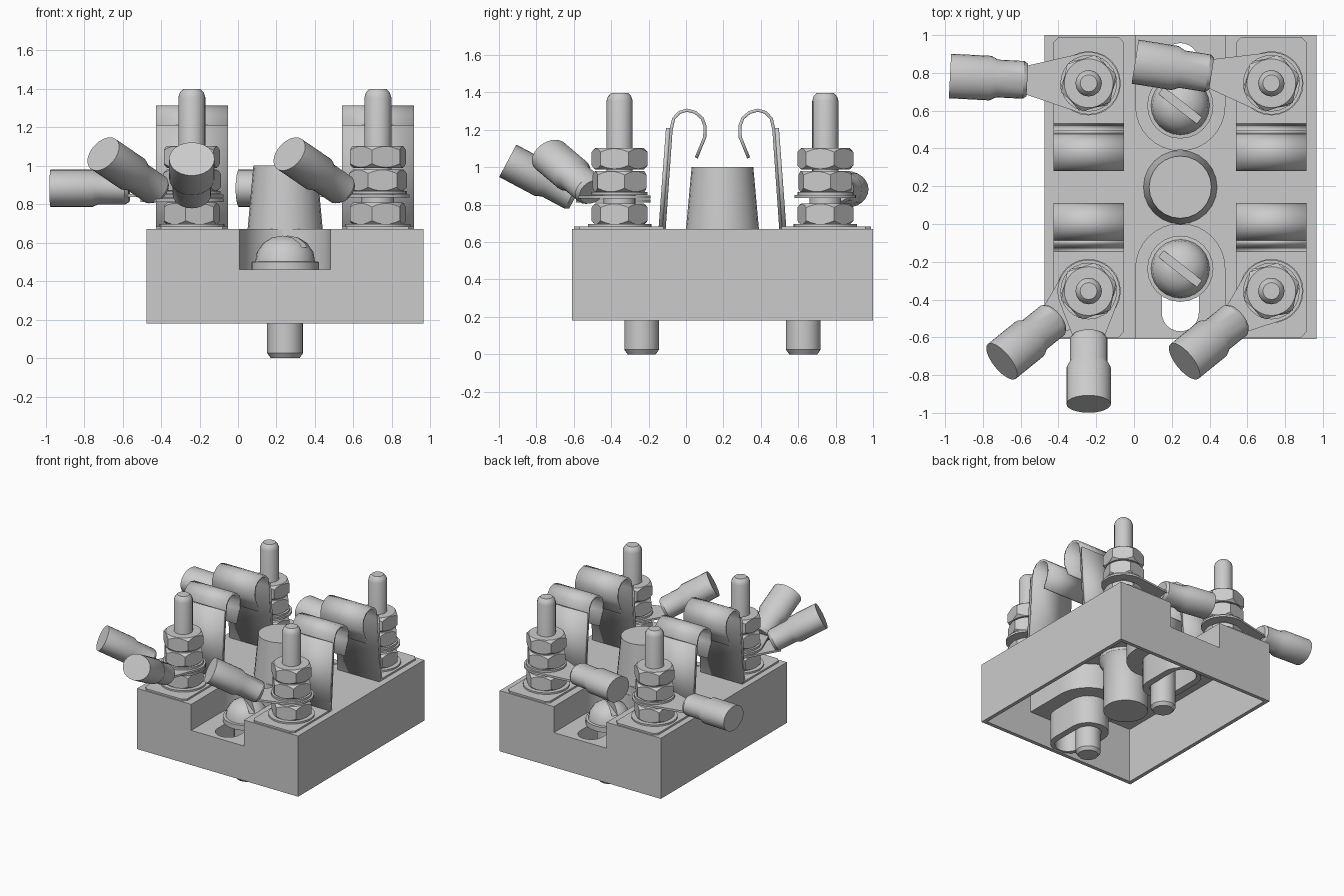
import bpy, bmesh
from math import radians, cos, sin, pi
from mathutils import Matrix

if "Cube" in bpy.data.objects:
    bpy.data.objects.remove(bpy.data.objects["Cube"])

T = Matrix.Translation
R = Matrix.Rotation
CX, CY = 0.245, 0.195                      # centre of the base block


def make(name, bm, mat=Matrix()):
    bmesh.ops.remove_doubles(bm, verts=bm.verts, dist=1e-5)
    bm.transform(mat)
    bmesh.ops.recalc_face_normals(bm, faces=bm.faces)
    me = bpy.data.meshes.new(name)
    bm.to_mesh(me)
    bm.free()
    ob = bpy.data.objects.new(name, me)
    bpy.context.collection.objects.link(ob)
    return ob


def prism(name, pts, z0, z1, mat=Matrix()):
    bm = bmesh.new()
    f = bm.faces.new([bm.verts.new((x, y, z0)) for x, y in pts])
    ext = bmesh.ops.extrude_face_region(bm, geom=[f])['geom']
    bmesh.ops.translate(bm, vec=(0, 0, z1 - z0),
                        verts=[v for v in ext if isinstance(v, bmesh.types.BMVert)])
    return make(name, bm, mat)


def rect(x0, x1, y0, y1):
    return [(x0, y0), (x1, y0), (x1, y1), (x0, y1)]


def lathe(name, prof, seg=24, mat=Matrix()):
    bm = bmesh.new()
    rings = [[bm.verts.new((r * cos(2 * pi * i / seg), r * sin(2 * pi * i / seg), z))
              for i in range(seg)] for r, z in prof]
    for a, b in zip(rings, rings[1:]):
        for i in range(seg):
            j = (i + 1) % seg
            bm.faces.new((a[i], a[j], b[j], b[i]))
    bm.faces.new(rings[0])
    bm.faces.new(rings[-1])
    return make(name, bm, mat)


def boolean(ob, cutter, op='DIFFERENCE'):
    cutter.hide_render = True
    m = ob.modifiers.new('bool', 'BOOLEAN')
    m.operation, m.object, m.solver = op, cutter, 'EXACT'
    bpy.context.view_layer.objects.active = ob
    bpy.ops.object.modifier_apply(modifier=m.name)
    bpy.data.objects.remove(cutter)


def flip(y, side):
    """y on the front half, or mirrored to the back half"""
    return y if side > 0 else 2 * CY - y


def stadium(r, y0, y1, side):
    arc = [(CX + r * cos(pi * i / 12), y1 + r * sin(pi * i / 12)) for i in range(13)]
    arc += [(CX - r * cos(pi * i / 12), y0 - r * sin(pi * i / 12)) for i in range(13)]
    return [(x, flip(y, side)) for x, y in arc]


def open_end(r, y0, y1, side):
    arc = [(CX + r * cos(pi * i / 16), y1 + r * sin(pi * i / 16)) for i in range(17)]
    return [(x, flip(y, side)) for x, y in arc + [(CX - r, y0), (CX + r, y0)]]


# hollow base block with two end notches and slotted screw bosses
base = prism('base_block', rect(-0.475, 0.965, -0.61, 1.0), 0.18, 0.67)
boolean(base, prism('c', rect(-0.445, 0.935, -0.58, 0.97), 0.1, 0.625))
for s in (1, -1):
    boolean(base, prism('c', open_end(0.27, -0.595, -0.235, s), 0.42, 0.65), 'UNION')
    boolean(base, prism('c', stadium(0.15, -0.44, -0.235, s), 0.19, 0.44), 'UNION')
    boolean(base, prism('c', open_end(0.236, -0.7, -0.235, s), 0.46, 0.8))
    boolean(base, prism('c', stadium(0.098, -0.47, -0.235, s), 0.1, 0.6))

# tapered centre post
lathe('centre_post', [(0.165, 0.185), (0.17, 0.55), (0.2, 0.6), (0.195, 0.67), (0.165, 1.0)], 24,
      T((CX, CY, 0)))

# slotted mounting screws
for s in (1, -1):
    p = T((CX, flip(-0.237, s), 0))
    screw = lathe('mounting_screw', [(0.075, 0), (0.093, 0.025), (0.093, 0.46), (0.175, 0.46),
                  (0.175, 0.5), (0.155, 0.502), (0.147, 0.55), (0.115, 0.597),
                  (0.07, 0.625), (0.02, 0.636)], 24, p)
    boolean(screw, prism('c', rect(-0.3, 0.3, -0.022, 0.022), 0.575, 0.8,
                         p @ R(radians(-38), 4, 'Z')))

# chamfered hex nut mesh, shared by all nuts
nut = prism('nut_shape', [(0.153 * cos(i * pi / 3), 0.153 * sin(i * pi / 3)) for i in range(6)],
            0, 0.115)
boolean(nut, lathe('c', [(0.128, -0.001), (0.156, 0.025), (0.156, 0.09), (0.128, 0.116)], 36),
        'INTERSECT')
nut_mesh = nut.data
bpy.data.objects.remove(nut)


def ribbon(name, path, x, side, thick):
    bm = bmesh.new()
    rows = [[bm.verts.new((x + dx, flip(y, side), z)) for dx in (-0.187, 0.187)] for y, z in path]
    for a, b in zip(rows, rows[1:]):
        bm.faces.new((a[0], a[1], b[1], b[0]))
    ob = make(name, bm)
    m = ob.modifiers.new('thickness', 'SOLIDIFY')
    m.thickness, m.offset = thick, 0
    return ob


# four terminals: pad, spring clip, stud, washers and nuts
HOOK = [(-0.117, 0.67), (-0.08, 1.2), (-0.066, 1.26), (-0.035, 1.293), (0.005, 1.305),
        (0.05, 1.293), (0.086, 1.262), (0.102, 1.22), (0.1, 1.16), (0.055, 1.05)]
for x in (-0.24, 0.727):
    for s in (1, -1):
        y = flip(-0.355, s)
        pad = [(x - 0.187, -0.12), (x - 0.187, -0.57), (x - 0.16, -0.6),
               (x + 0.16, -0.6), (x + 0.187, -0.57), (x + 0.187, -0.12)]
        prism('terminal_pad', [(a, flip(b, s)) for a, b in pad], 0.655, 0.684)
        ribbon('clip_support', [(-0.136, 0.67), (-0.096, 1.21)], x, s, 0.022)
        ribbon('spring_clip', HOOK, x, s, 0.017)
        lathe('stud', [(0.07, 0.64), (0.07, 1.355), (0.062, 1.38), (0.045, 1.398)], 16, T((x, y, 0)))
        lathe('base_washer', [(0.17, 0.68), (0.17, 0.697)], 24, T((x, y, 0)))
        lathe('spacer', [(0.085, 0.79), (0.085, 0.87)], 16, T((x, y, 0)))
        lathe('top_washer', [(0.15, 0.852), (0.15, 0.868)], 24, T((x, y, 0)))
        for z, a in ((0.692, 18), (0.866, 10), (0.988, 18)):
            n = bpy.data.objects.new('hex_nut', nut_mesh)
            n.matrix_world = T((x, y, z)) @ R(radians(a), 4, 'Z')
            bpy.context.collection.objects.link(n)


# ring lugs with oval crimp barrels
def lug(x, y, z, angle, tilt, start, zc, reach):
    m = T((x, y, 0)) @ R(radians(angle), 4, 'Z')
    ring = [(0.165 * cos(radians(a)), 0.165 * sin(radians(a))) for a in range(65, 296, 10)]
    prism('lug_ring', ring + [(reach, -0.065), (reach, 0.065)], z, z + 0.016, m)
    lathe('lug_barrel', [(0.085, 0), (0.1, 0.02), (0.1, 0.16), (0.118, 0.195), (0.118, 0.41)], 24,
          m @ T((start, 0, zc)) @ R(radians(90 - tilt), 4, 'Y') @ Matrix.Diagonal((0.83, 1, 1, 1)))


lug(-0.24, 0.745, 0.836, 177, 0, 0.325, 0.882, 0.37)
lug(0.727, 0.745, 0.836, 171, 0, 0.32, 0.882, 0.37)
lug(-0.24, -0.355, 0.812, 219, 28, 0.23, 0.868, 0.29)
lug(-0.24, -0.355, 0.834, 270, 28, 0.236, 0.842, 0.29)
lug(0.727, -0.355, 0.834, 219, 28, 0.23, 0.868, 0.29)

# smooth shading with sharp edges kept
for ob in bpy.context.scene.objects:
    ob.select_set(True)
    bpy.context.view_layer.objects.active = ob
bpy.ops.object.shade_smooth_by_angle(angle=radians(32))
